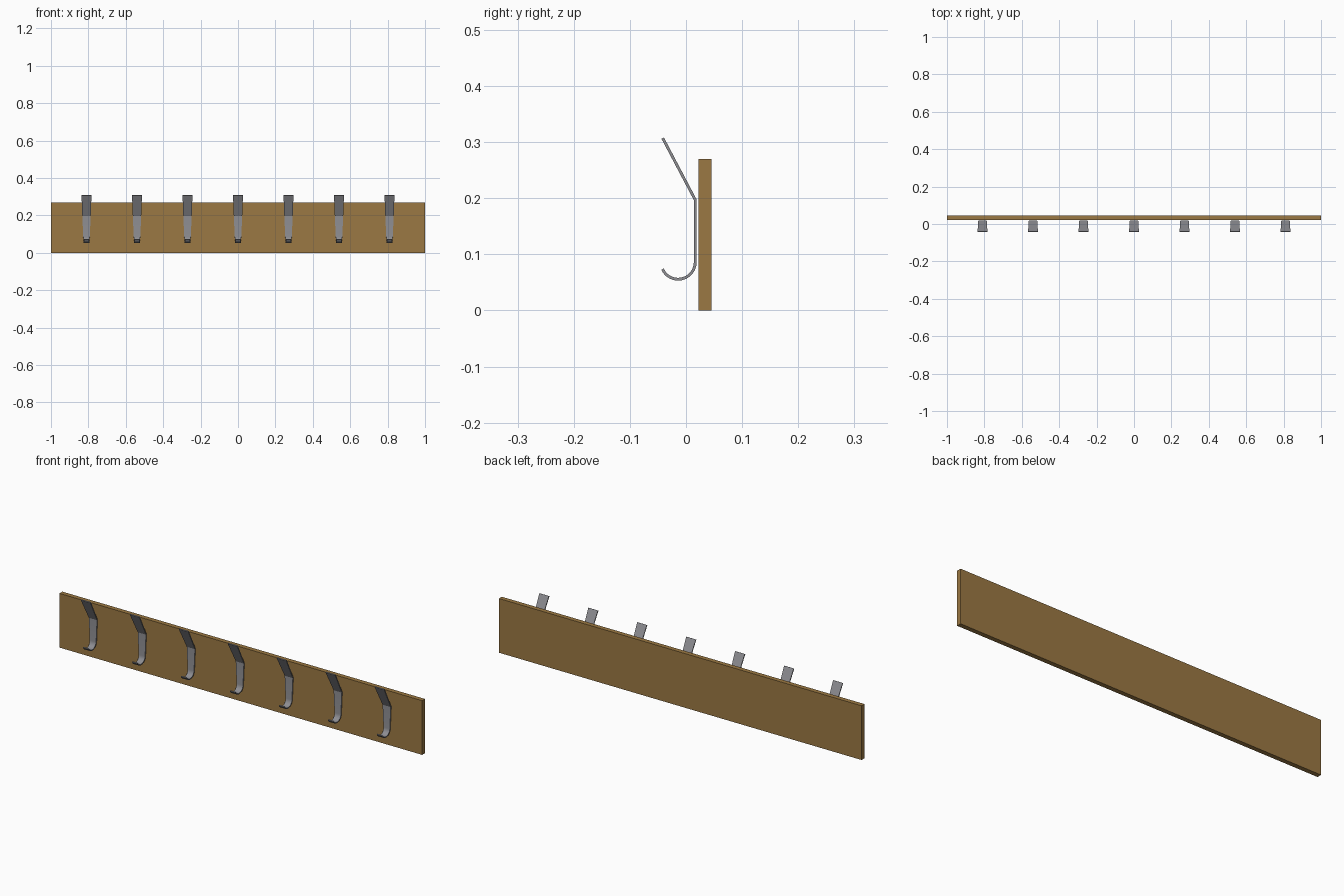
import bpy, bmesh, math
from mathutils import Vector

if "Cube" in bpy.data.objects:
    bpy.data.objects.remove(bpy.data.objects["Cube"])


def material(name, rgb):
    m = bpy.data.materials.new(name)
    m.diffuse_color = (*rgb, 1)
    m.use_nodes = True
    m.node_tree.nodes["Principled BSDF"].inputs["Base Color"].default_value = m.diffuse_color
    return m


wood = material("brown wood", (0.33, 0.19, 0.056))
steel = material("grey steel", (0.27, 0.27, 0.29))


def add_object(name, bm, mat):
    bmesh.ops.recalc_face_normals(bm, faces=bm.faces)
    mesh = bpy.data.meshes.new(name)
    bm.to_mesh(mesh)
    bm.free()
    mesh.materials.append(mat)
    ob = bpy.data.objects.new(name, mesh)
    bpy.context.collection.objects.link(ob)
    return ob


# Back board
bm = bmesh.new()
bmesh.ops.create_cube(bm, size=1)
for v in bm.verts:
    v.co = (v.co.x * 2, v.co.y * 0.023 + 0.0335, v.co.z * 0.27 + 0.135)
add_object("back_board", bm, wood)

# Hook centre line: (y, z, half width), sloped arm, flat plate, curled lip
path = [(-0.0415, 0.307, 0.0265), (0.0165, 0.197, 0.0225), (0.0165, 0.086, 0.0175)]
STEPS = 12
for i in range(1, STEPS + 1):
    a = math.radians(156) * i / STEPS
    path.append((-0.014 + 0.0305 * math.cos(a), 0.086 - 0.0305 * math.sin(a),
                 0.0175 - 0.0035 * i / STEPS))


def hook_mesh(thickness=0.005):
    bm = bmesh.new()
    pts = [Vector((y, z)) for y, z, w in path]
    rings = []
    for i, p in enumerate(pts):
        d0 = (p - pts[max(i - 1, 0)]).normalized()
        d1 = (pts[min(i + 1, len(pts) - 1)] - p).normalized()
        d = (d0 + d1).normalized()
        # mitred offset keeps the strip the same thickness round bends
        miter = 1 / max(d.dot(d1 if i == 0 else d0), 0.5)
        n = Vector((-d.y, d.x)) * thickness / 2 * miter
        w = path[i][2]
        rings.append([bm.verts.new((sx * w, p.x + s * n.x, p.y + s * n.y))
                      for sx, s in ((-1, -1), (1, -1), (1, 1), (-1, 1))])
    for a, b in zip(rings, rings[1:]):
        for k in range(4):
            bm.faces.new((a[k], a[(k + 1) % 4], b[(k + 1) % 4], b[k]))
    bm.faces.new(rings[0])
    bm.faces.new(rings[-1])
    return bm


# Seven hooks along the board
for i in range(7):
    hook = add_object(f"hook_{i + 1}", hook_mesh(), steel)
    hook.location.x = (i - 3) * 0.27
    bpy.ops.object.select_all(action='DESELECT')
    hook.select_set(True)
    bpy.context.view_layer.objects.active = hook
    bpy.ops.object.shade_smooth_by_angle(angle=math.radians(25))
